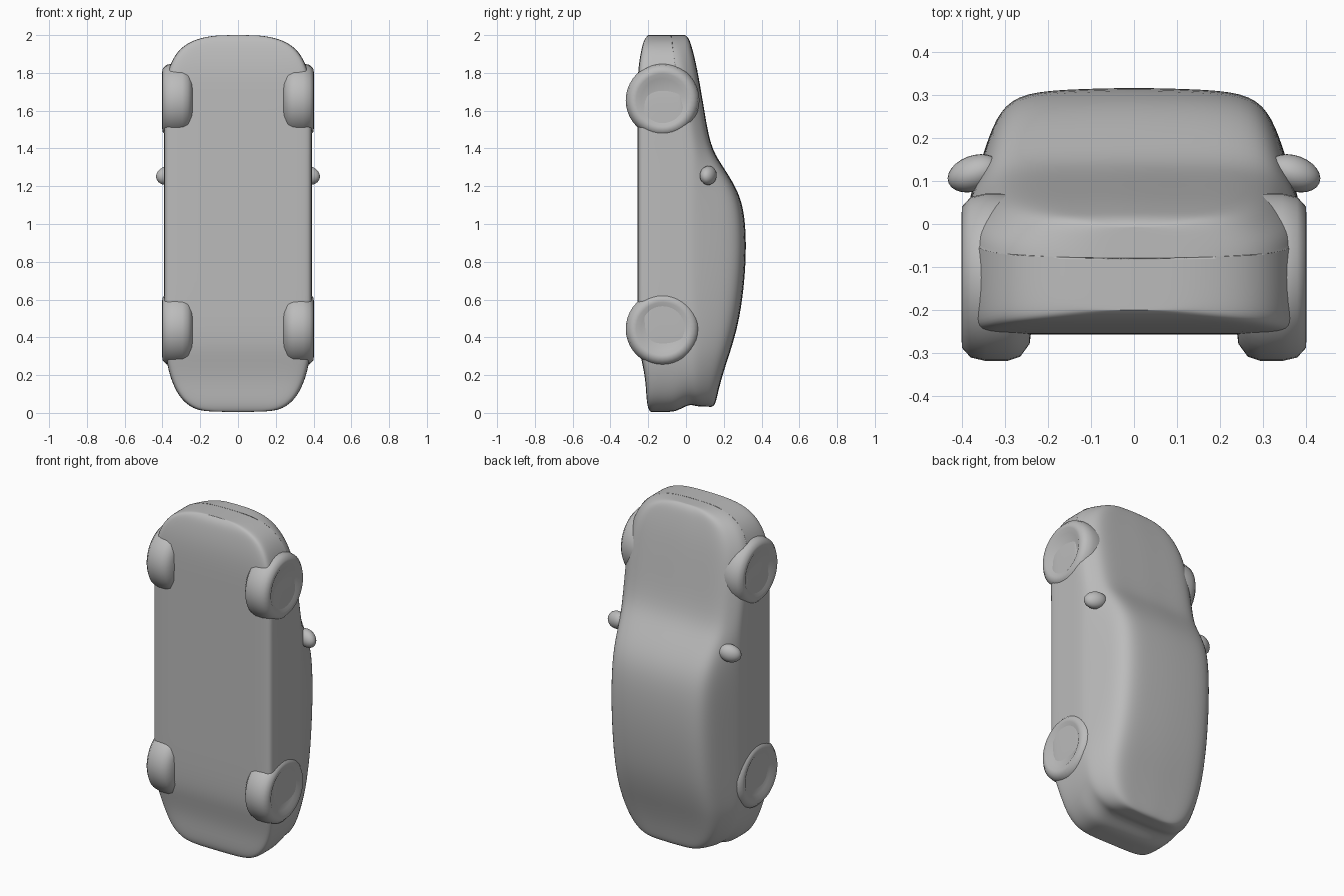
import bpy, bmesh, math

if "Cube" in bpy.data.objects:
    bpy.data.objects.remove(bpy.data.objects["Cube"])

paint = bpy.data.materials.new("plain grey")
paint.diffuse_color = (0.5, 0.5, 0.5, 1)
paint.use_nodes = True
paint.node_tree.nodes["Principled BSDF"].inputs["Base Color"].default_value = paint.diffuse_color


def finish(name, bm, subdiv):
    bmesh.ops.recalc_face_normals(bm, faces=bm.faces)
    me = bpy.data.meshes.new(name)
    bm.to_mesh(me)
    bm.free()
    me.materials.append(paint)
    me.shade_smooth()
    ob = bpy.data.objects.new(name, me)
    bpy.context.collection.objects.link(ob)
    if subdiv:
        mod = ob.modifiers.new("smooth", 'SUBSURF')
        mod.levels = mod.render_levels = subdiv
    return ob


def lerp_table(table, v):
    for (a, fa), (b, fb) in zip(table, table[1:]):
        if v <= b:
            return fa + (fb - fa) * max(0, (v - a) / (b - a))
    return table[-1][1]


# Body stations from tail to nose: height, half width, underside y, roof y
STATIONS = [
    (0.005, 0.12, -0.185, 0.135), (0.012, 0.21, -0.195, 0.15),
    (0.04, 0.265, -0.205, 0.16), (0.09, 0.315, -0.21, 0.17),
    (0.18, 0.357, -0.215, 0.19), (0.28, 0.38, -0.235, 0.22),
    (0.36, 0.388, -0.252, 0.247), (0.5, 0.391, -0.257, 0.285),
    (0.7, 0.391, -0.257, 0.312), (0.9, 0.391, -0.257, 0.321),
    (1.08, 0.391, -0.257, 0.309), (1.2, 0.391, -0.257, 0.265),
    (1.32, 0.391, -0.257, 0.185), (1.41, 0.391, -0.257, 0.13),
    (1.6, 0.392, -0.257, 0.098), (1.75, 0.386, -0.257, 0.073),
    (1.85, 0.36, -0.25, 0.054), (1.93, 0.31, -0.235, 0.034),
    (1.975, 0.235, -0.222, 0.02), (1.995, 0.15, -0.205, 0.005),
    (2.0, 0.08, -0.2, -0.005)]

# Groove under the tail lid: z offset against y
GROOVE = [(-0.06, 0), (0.02, 0.042), (0.05, 0.03), (0.15, 0.027)]


def section(z, w, yb, yt):
    """Right half of one cross-section, underside to roof."""
    belt = min(0.06, yt - 0.08)
    h = yt - belt
    pts = [(0, yb), (0.5 * w, yb), (0.9 * w, yb), (0.985 * w, yb + 0.012),
           (w, yb + 0.045), (w, -0.12), (w, -0.06), (w, min(-0.02, belt - 0.03)),
           (0.995 * w, belt - 0.035), (0.98 * w, belt),
           (0.88 * w, belt + 0.5 * h), (0.8 * w, belt + 0.8 * h),
           (0.66 * w, belt + 0.96 * h), (0.33 * w, yt - 0.003), (0, yt)]
    fade = max(0, 1 - z / 0.22)
    return [(x, y, z + fade * lerp_table(GROOVE, y)) for x, y in pts]


# Car body: lofted shell with gridded end caps
bm = bmesh.new()
rings = []
for st in STATIONS:
    half = section(*st)
    full = half + [(-x, y, z) for x, y, z in half[-2:0:-1]]
    rings.append([bm.verts.new(p) for p in full])
n = len(rings[0])
for a, b in zip(rings, rings[1:]):
    for i in range(n):
        j = (i + 1) % n
        bm.faces.new((a[i], a[j], b[j], b[i]))
for ring in (rings[0], rings[-1]):
    for i in range(n // 2):
        quad = [ring[i], ring[i + 1], ring[-i - 1], ring[-i % n]]
        bm.faces.new(list(dict.fromkeys(quad)))
finish("car_body", bm, 2)

# Wheels: turned tyre profile (radius, x)
TYRE = [(0, 0.236), (0.1, 0.236), (0.155, 0.243), (0.185, 0.265), (0.195, 0.295),
        (0.195, 0.345), (0.187, 0.38), (0.165, 0.4), (0.14, 0.402),
        (0.115, 0.388), (0, 0.385)]
for end, zc in (("front", 1.655), ("rear", 0.445)):
    for side, s in (("left", -1), ("right", 1)):
        bm = bmesh.new()
        vs = [bm.verts.new((s * x, -0.124, zc + r)) for r, x in TYRE]
        es = [bm.edges.new(p) for p in zip(vs, vs[1:])]
        bmesh.ops.spin(bm, geom=vs + es, cent=(0, -0.124, zc), axis=(1, 0, 0),
                       angle=2 * math.pi, steps=40, use_duplicate=False)
        bmesh.ops.remove_doubles(bm, verts=bm.verts, dist=0.0005)
        finish(end + "_wheel_" + side, bm, 0)

# Door mirrors: rounded pods that droop a little outward
for side, s in (("left", -1), ("right", 1)):
    bm = bmesh.new()
    bmesh.ops.create_uvsphere(bm, u_segments=24, v_segments=14, radius=1)
    for v in bm.verts:
        x, y, z = v.co
        v.co = (s * (0.372 + 0.062 * x), 0.118 + 0.043 * y - 0.012 * x,
                1.257 + 0.05 * z - 0.006 * x)
    finish("door_mirror_" + side, bm, 0)
